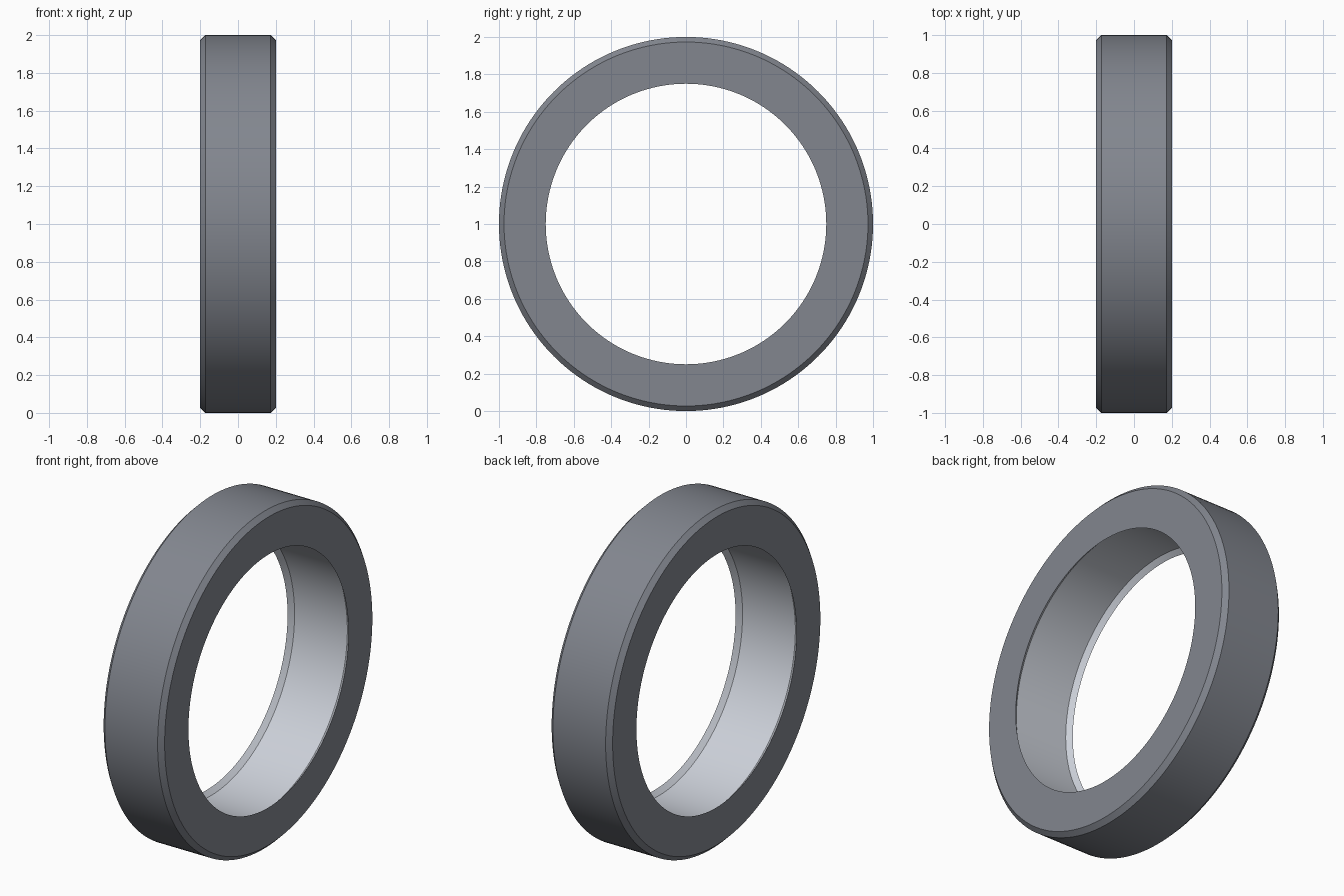
import bpy, bmesh, math

if "Cube" in bpy.data.objects:
    bpy.data.objects.remove(bpy.data.objects["Cube"])

SEGMENTS = 160
C = 0.027  # chamfer size


def material(name, rgb):
    m = bpy.data.materials.new(name)
    m.diffuse_color = (*rgb, 1.0)
    m.use_nodes = True
    m.node_tree.nodes["Principled BSDF"].inputs["Base Color"].default_value = m.diffuse_color
    return m


# Half-profile as (x, radius): chamfered outside, undercut bore with narrow lips
profile = [(-0.2, 0.75), (-0.2, 1 - C), (-0.2 + C, 1.0), (0.2 - C, 1.0),
           (0.2, 1 - C), (0.2, 0.75), (0.2 - C, 0.75 + C), (-0.2 + C, 0.75 + C)]
FIRST_BORE_EDGE = 5  # profile edges from here on form the bore

# Revolve the profile around the x axis
bm = bmesh.new()
rings = []
for i in range(SEGMENTS):
    a = 2 * math.pi * i / SEGMENTS
    rings.append([bm.verts.new((x, r * math.sin(a), 1 + r * math.cos(a)))
                  for x, r in profile])
n = len(profile)
for i in range(SEGMENTS):
    p, q = rings[i], rings[(i + 1) % SEGMENTS]
    for j in range(n):
        k = (j + 1) % n
        f = bm.faces.new((p[j], p[k], q[k], q[j]))
        f.material_index = int(j >= FIRST_BORE_EDGE)
bmesh.ops.recalc_face_normals(bm, faces=bm.faces)

mesh = bpy.data.meshes.new("ring")
bm.to_mesh(mesh)
bm.free()
# Dark outer body, lighter bore
mesh.materials.append(material("dark_grey", (0.225, 0.24, 0.275)))
mesh.materials.append(material("light_grey", (0.60, 0.63, 0.69)))
ring = bpy.data.objects.new("ring", mesh)
bpy.context.collection.objects.link(ring)

# Smooth round walls, crisp chamfer edges
bpy.context.view_layer.objects.active = ring
ring.select_set(True)
bpy.ops.object.shade_smooth_by_angle(angle=math.radians(30))
